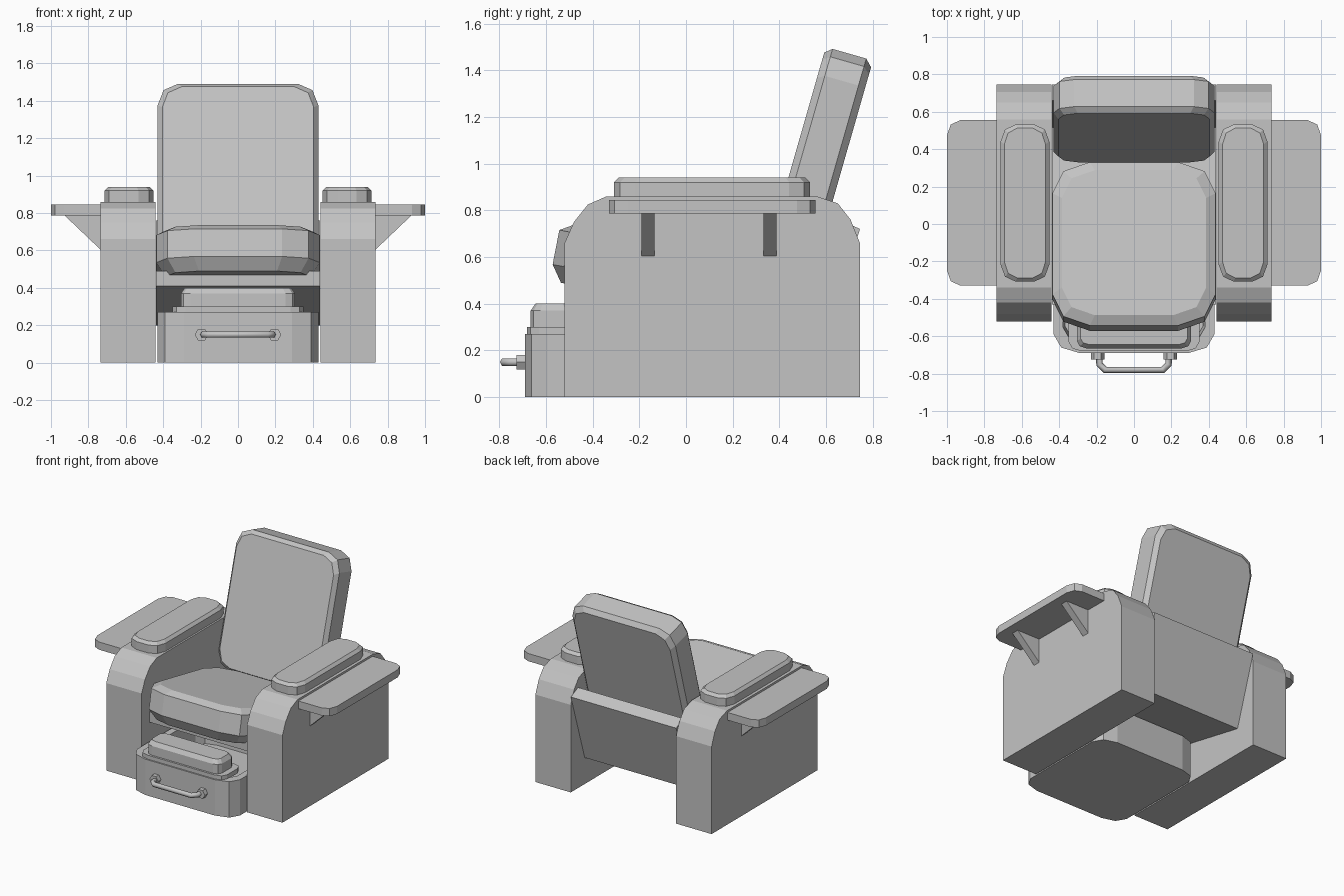
import bpy, bmesh
from math import radians, sin, cos, pi
from mathutils import Matrix, Vector

cube = bpy.data.objects.get("Cube")
if cube:
    bpy.data.objects.remove(cube, do_unlink=True)

grey = bpy.data.materials.new("plain grey")
grey.use_nodes = True
COLOUR = (0.55, 0.55, 0.55, 1)
grey.diffuse_color = COLOUR
grey.node_tree.nodes["Principled BSDF"].inputs["Base Color"].default_value = COLOUR

# Local x, y, z become world y, z, x (side profiles) or x, z, -y (front profiles)
SIDE = Matrix(((0, 0, 1, 0), (1, 0, 0, 0), (0, 1, 0, 0), (0, 0, 0, 1)))
FRONT = Matrix.Rotation(pi / 2, 4, 'X')


def place(x, y, z, tilt=0):
    return Matrix.Translation((x, y, z)) @ Matrix.Rotation(radians(tilt), 4, 'X')


def rounded(w, h, cx, cy):
    """Rectangle of half sizes w, h with two-segment corners."""
    pts = []
    for sx, sy, start in ((1, 1, 0), (-1, 1, 90), (-1, -1, 180), (1, -1, 270)):
        for step in (0, 45, 90):
            a = radians(start + step)
            pts.append((sx * (w - cx) + cx * cos(a), sy * (h - cy) + cy * sin(a)))
    return pts


def solid(name, outline, layers, matrix=Matrix(), mirror=False):
    """Stack copies of an outline as (inset, height) layers, capped at both ends."""
    bm = bmesh.new()
    w = max(abs(p[0]) for p in outline)
    h = max(abs(p[1]) for p in outline)
    rings = [[bm.verts.new(matrix @ Vector((x * (1 - i / w), y * (1 - i / h), z)))
              for x, y in outline] for i, z in layers]
    n = len(outline)
    for a, b in zip(rings, rings[1:]):
        for k in range(n):
            bm.faces.new((a[k], a[(k + 1) % n], b[(k + 1) % n], b[k]))
    bm.faces.new(rings[0][::-1])
    bm.faces.new(rings[-1])
    bmesh.ops.recalc_face_normals(bm, faces=bm.faces)
    mesh = bpy.data.meshes.new(name)
    bm.to_mesh(mesh)
    bm.free()
    mesh.materials.append(grey)
    obj = bpy.data.objects.new(name, mesh)
    bpy.context.collection.objects.link(obj)
    if mirror:
        obj.modifiers.new("mirror", 'MIRROR').use_mirror_merge = False
    return obj


# Arm bodies, with pads, side trays and tray brackets
arm = [(-0.52, 0), (0.745, 0), (0.745, 0.66), (0.705, 0.76), (0.65, 0.83), (0.56, 0.86),
       (-0.34, 0.86), (-0.42, 0.825), (-0.48, 0.75), (-0.52, 0.66)]
solid("arms", arm, [(0, 0.44), (0, 0.735)], SIDE, True)
solid("arm_pads", rounded(0.13, 0.42, 0.08, 0.09),
      [(0, 0.85), (0, 0.92), (0.02, 0.94)], place(0.583, 0.112, 0), True)
solid("side_trays", rounded(0.2, 0.442, 0.07, 0.08),
      [(0, 0.787), (0, 0.845)], place(0.8, 0.113, 0), True)
for label, y in (("front", -0.162), ("back", 0.36)):
    solid(label + "_tray_brackets", [(0.72, 0.59), (0.93, 0.79), (0.72, 0.79)],
          [(0, -y - 0.028), (0, -y + 0.028)], FRONT, True)

# Tilted seat base with its upright back panel
base = [(-0.43, 0.41), (0.58, 0.2), (0.745, 0.72), (0.66, 0.76), (0.515, 0.31), (-0.43, 0.49)]
solid("seat_base", base, [(0, -0.439), (0, 0.439)], SIDE)

# Cushions
solid("seat_cushion", rounded(0.436, 0.445, 0.2, 0.17),
      [(0.05, -0.25), (0, -0.18), (0, -0.03), (0.05, 0)], place(0, -0.1, 0.66, -11))
solid("backrest", rounded(0.43, 0.5, 0.11, 0.12),
      [(0.03, -0.105), (0, -0.075), (0, 0.075), (0.025, 0.105)], place(0, 0.562, 0.99, 74))

# Hollow foot basin with a padded footrest on its front rim
solid("foot_basin", rounded(0.43, 0.43, 0.14, 0.1),
      [(0, 0), (0, 0.27), (0.05, 0.27), (0.06, 0.08)], place(0, -0.26, 0))
solid("footrest_plate", rounded(0.35, 0.115, 0.07, 0.05),
      [(0, 0.265), (0, 0.3)], place(0, -0.565, 0))
solid("footrest_pad", rounded(0.305, 0.095, 0.05, 0.04),
      [(0, 0.3), (0, 0.37), (0.02, 0.4)], place(0, -0.57, 0))

# Pull handle and its hexagonal mounts
hexagon = [(0.036 * cos(k * pi / 3), 0.036 * sin(k * pi / 3)) for k in range(6)]
solid("handle_mounts", hexagon, [(0, 0), (0, 0.04)], place(0.195, -0.685, 0.15) @ FRONT, True)
curve = bpy.data.curves.new("handle", 'CURVE')
curve.dimensions = '3D'
curve.bevel_depth = 0.018
curve.bevel_resolution = 1
curve.use_fill_caps = True
path = [(-0.185, -0.69), (-0.185, -0.75), (-0.155, -0.78),
        (0.155, -0.78), (0.185, -0.75), (0.185, -0.69)]
spline = curve.splines.new('POLY')
spline.points.add(len(path) - 1)
for point, (x, y) in zip(spline.points, path):
    point.co = (x, y, 0.15, 1)
curve.materials.append(grey)
bpy.context.collection.objects.link(bpy.data.objects.new("handle", curve))
